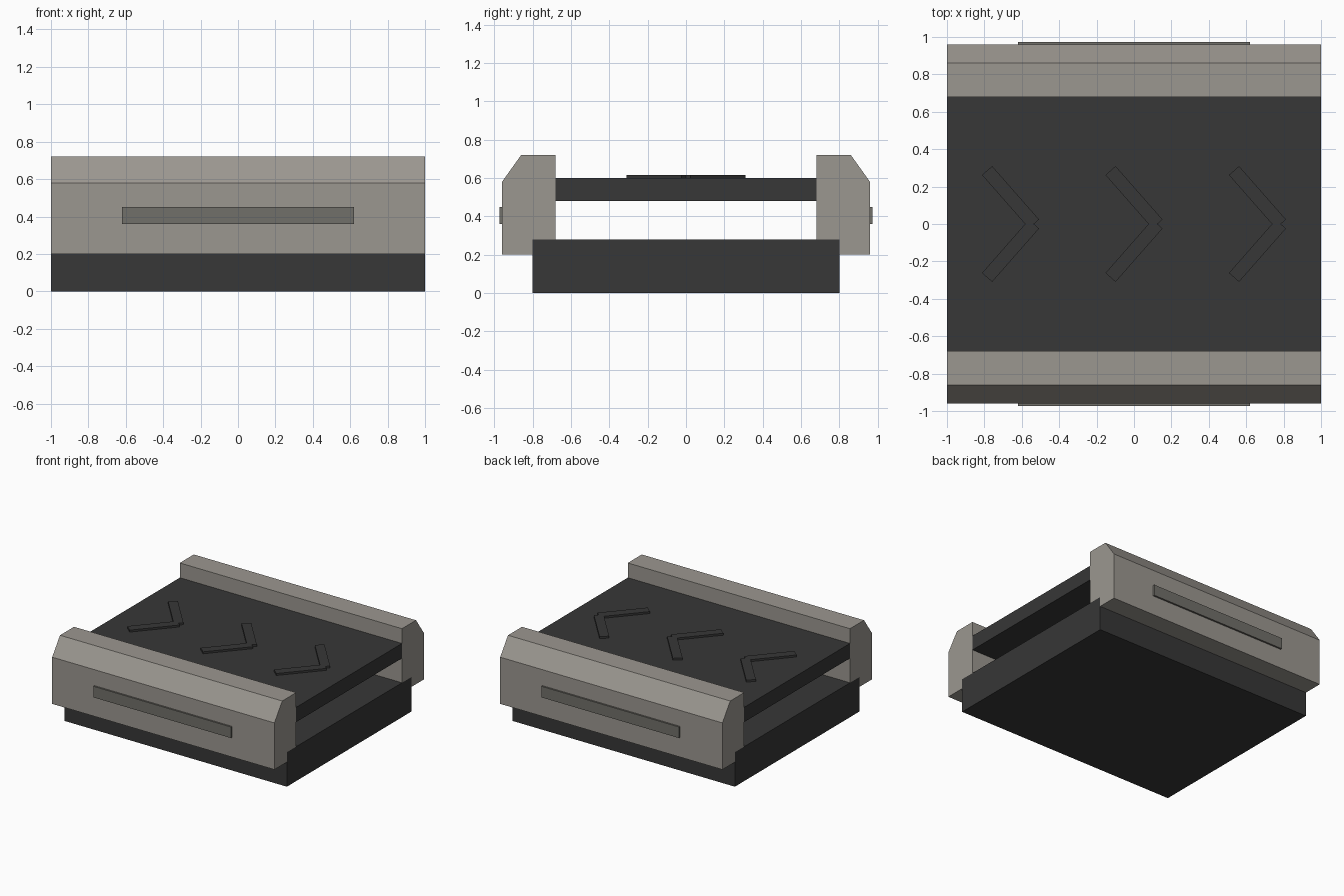
import bpy
import bmesh
from math import cos, sin

cube = bpy.data.objects.get("Cube")
if cube:
    bpy.data.objects.remove(cube, do_unlink=True)


def material(name, color):
    mat = bpy.data.materials.new(name)
    mat.use_nodes = True
    mat.diffuse_color = (*color, 1)
    mat.node_tree.nodes["Principled BSDF"].inputs["Base Color"].default_value = (*color, 1)
    return mat


dark = material("charcoal", (0.038, 0.038, 0.038))
grey = material("warm grey", (0.33, 0.31, 0.28))
trim = material("dark warm grey", (0.165, 0.16, 0.142))


def add_object(name, bm, mat):
    bmesh.ops.recalc_face_normals(bm, faces=bm.faces)
    mesh = bpy.data.meshes.new(name)
    bm.to_mesh(mesh)
    bm.free()
    mesh.materials.append(mat)
    obj = bpy.data.objects.new(name, mesh)
    bpy.context.collection.objects.link(obj)
    return obj


def prism(name, outline, direction, mat):
    """Extrude a flat outline of 3D points along a direction."""
    bm = bmesh.new()
    face = bm.faces.new([bm.verts.new(p) for p in outline])
    ext = bmesh.ops.extrude_face_region(bm, geom=[face])
    moved = [v for v in ext["geom"] if isinstance(v, bmesh.types.BMVert)]
    bmesh.ops.translate(bm, verts=moved, vec=direction)
    return add_object(name, bm, mat)


def box(name, x0, x1, y0, y1, z0, z1, mat):
    outline = [(x0, y0, z0), (x1, y0, z0), (x1, y1, z0), (x0, y1, z0)]
    return prism(name, outline, (0, 0, z1 - z0), mat)


# Base and raised belt
box("base", -1, 1, -0.8, 0.8, 0, 0.28, dark)
box("belt", -1, 1, -0.68, 0.68, 0.48, 0.6, dark)

# Chamfered side rails, notched over the base, with a trim strip on each
rail = [(0.8, 0.2), (0.96, 0.2), (0.96, 0.58), (0.86, 0.72),
        (0.68, 0.72), (0.68, 0.28), (0.8, 0.28)]
for side, s in (("front", -1), ("back", 1)):
    prism(side + "_rail", [(-1, s * y, z) for y, z in rail], (2, 0, 0), grey)
    y0, y1 = sorted((s * 0.955, s * 0.974))
    box(side + "_trim_strip", -0.62, 0.62, y0, y1, 0.36, 0.45, trim)

# Direction chevrons on the belt, two slanted bars each, pointing to +x
angle, half_length, half_width = 0.85, 0.19, 0.036
for i in (-1, 0, 1):
    for side, s in (("front", -1), ("back", 1)):
        outline = []
        for a, b in ((-1, -1), (1, -1), (1, 1), (-1, 1)):
            u, v = a * half_length, b * half_width
            outline.append((0.66 * i + u * cos(angle) + v * sin(angle),
                            s * (0.143 - u * sin(angle) + v * cos(angle)), 0.595))
        prism(f"chevron_{i + 2}_{side}_bar", outline, (0, 0, 0.021), dark)
